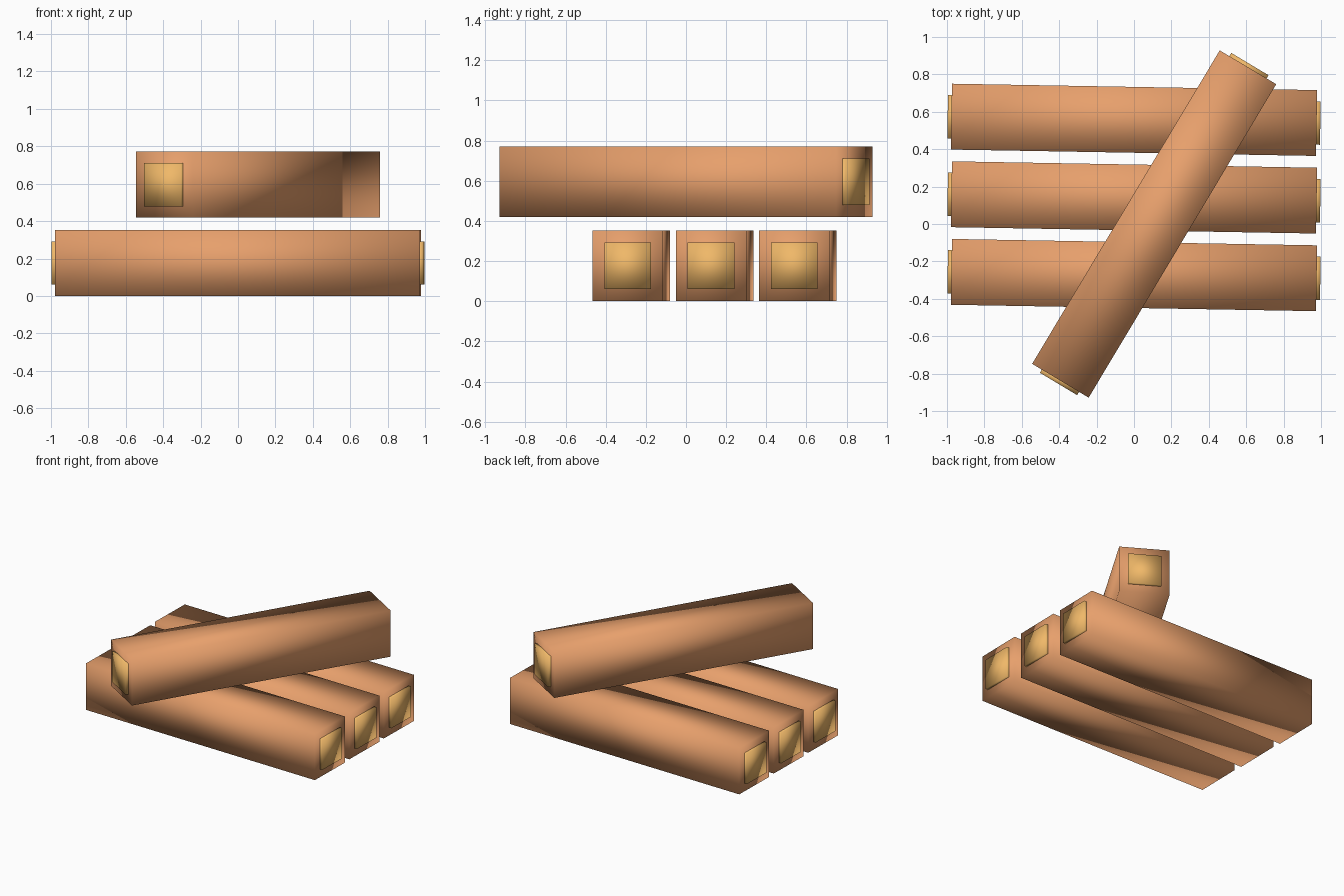
import bpy
from math import radians, sqrt
from mathutils import Matrix, Vector

if "Cube" in bpy.data.objects:
    bpy.data.objects.remove(bpy.data.objects["Cube"])

SIDE, LENGTH = 0.352, 1.953        # square log section and length
CORE, PROUD = 0.232, 0.02          # cut-end square and how far it stands out


def material(name, rgb):
    m = bpy.data.materials.new(name)
    m.diffuse_color = (*rgb, 1)
    m.use_nodes = True
    m.node_tree.nodes["Principled BSDF"].inputs["Base Color"].default_value = m.diffuse_color
    return m


bark = material("bark", (0.80, 0.35, 0.15))
cut_wood = material("cut_wood", (0.87, 0.48, 0.14))


def square_bar(name, side, length, mat, frame, offset=0.0):
    """Smooth four-sided cylinder lying along the frame's x axis."""
    bpy.ops.mesh.primitive_cylinder_add(vertices=4, radius=side / sqrt(2), depth=length)
    ob = bpy.context.object
    ob.name = name
    lay = Matrix.Rotation(radians(90), 4, 'Y') @ Matrix.Rotation(radians(45), 4, 'Z')
    ob.data.transform(frame @ Matrix.Translation((offset, 0, 0)) @ lay)
    bpy.ops.object.shade_smooth()
    ob.data.materials.append(mat)


def log(name, centre, angle):
    frame = Matrix.Translation(Vector(centre)) @ Matrix.Rotation(radians(angle), 4, 'Z')
    square_bar(name, SIDE, LENGTH, bark, frame)
    for end, s in (("start", -1), ("finish", 1)):
        square_bar(f"{name}_cut_{end}", CORE, 2 * PROUD, cut_wood, frame, s * LENGTH / 2)


# Three logs side by side on the ground
for i in range(3):
    log(f"bottom_log_{i + 1}", (0, -0.273 + 0.415 * i, SIDE / 2), -1)

# One log laid across, hovering slightly above the rest
log("top_log", (0.108, 0.0, 0.595), 59.1)
